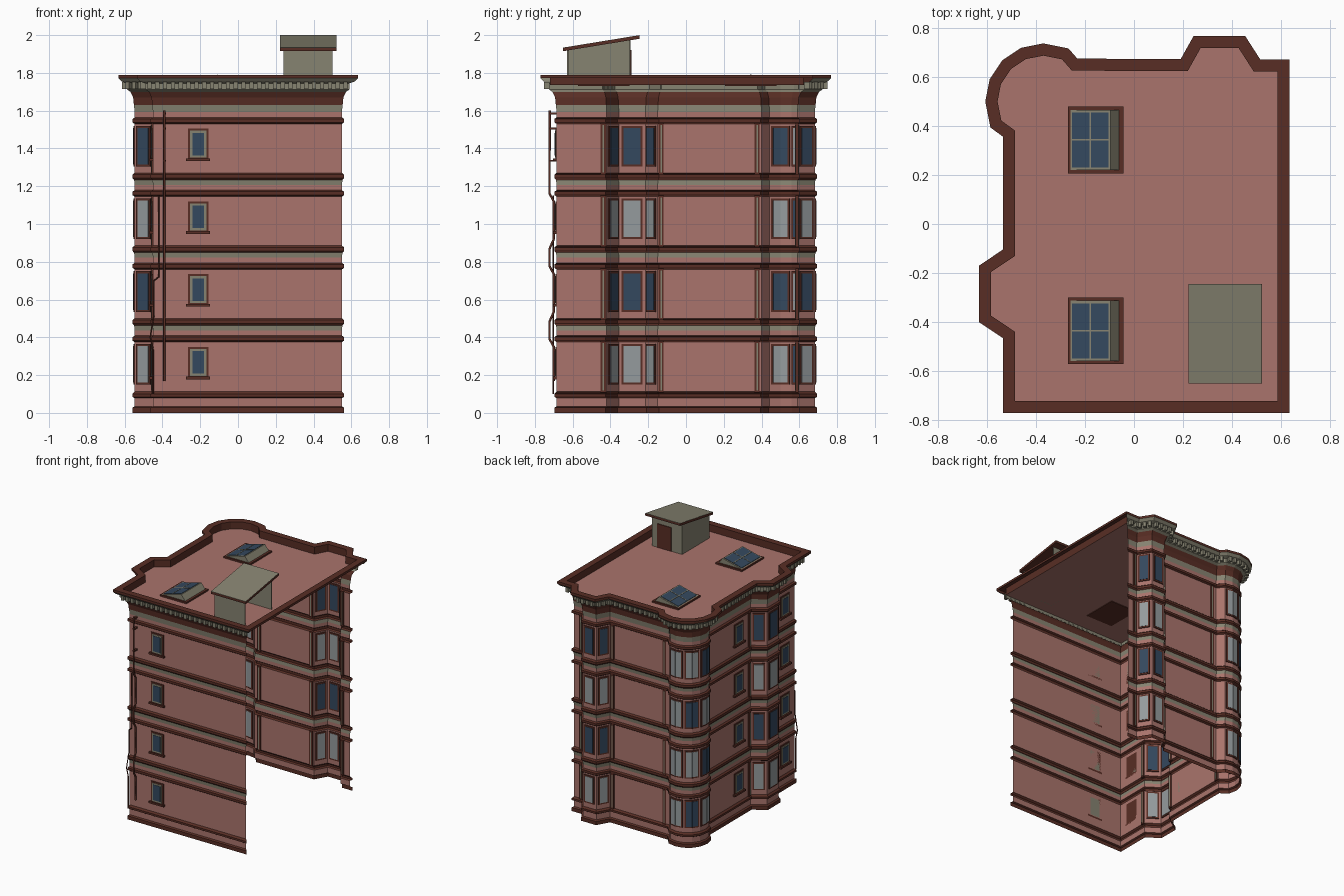
import bpy, bmesh, math
from mathutils import Vector

if "Cube" in bpy.data.objects:
    bpy.data.objects.remove(bpy.data.objects["Cube"])

def mat(name, r, g, b):
    m = bpy.data.materials.new(name)
    m.diffuse_color = (r, g, b, 1)
    m.use_nodes = True
    m.node_tree.nodes["Principled BSDF"].inputs["Base Color"].default_value = m.diffuse_color
    return m

MATS = [mat("pink_plaster", .40, .175, .15), mat("dark_red_trim", .098, .027, .018),
        mat("olive_grey_stone", .24, .227, .165), mat("blue_glass", .034, .065, .112),
        mat("pale_curtain_glass", .30, .33, .34)]
PINK, RED, GREY, BLUE, PALE = range(5)

def make(name, verts, faces, mats):
    me = bpy.data.meshes.new(name)
    me.from_pydata(verts, [], faces)
    for m in MATS:
        me.materials.append(m)
    for p in me.polygons:
        p.material_index = mats[p.index] if isinstance(mats, list) else mats
    ob = bpy.data.objects.new(name, me)
    bpy.context.collection.objects.link(ob)
    return ob

parts = {}   # boxes gathered per named part

def slab(part, m, p, q, z0, z1, o0, o1):
    """Box along wall line p-q, between offsets o0 and o1 outwards."""
    verts, faces, mats = parts.setdefault(part, ([], [], []))
    p, q = Vector(p), Vector(q)
    d = (q - p).normalized()
    n = Vector((d.y, -d.x))
    k = len(verts)
    for z in (z0, z1):
        verts += [(*v, z) for v in (p + n*o1, q + n*o1, q + n*o0, p + n*o0)]
    for f in ((3, 2, 1, 0), (4, 5, 6, 7), (0, 1, 5, 4), (1, 2, 6, 5), (2, 3, 7, 6), (3, 0, 4, 7)):
        faces.append([k + i for i in f])
        mats.append(m)

def prism(name, m, prof, a, b, axis):
    """Extrude a profile (other axis, z) from a to b along x or y."""
    n = len(prof)
    verts = [((t, u, z) if axis == 'x' else (u, t, z)) for t in (a, b) for u, z in prof]
    faces = [list(range(n)), list(range(2*n - 1, n - 1, -1))]
    faces += [(i, i + n, (i + 1) % n + n, (i + 1) % n) for i in range(n)]
    ob = make(name, verts, faces, m)
    bm = bmesh.new()
    bm.from_mesh(ob.data)
    bmesh.ops.recalc_face_normals(bm, faces=bm.faces)
    bm.to_mesh(ob.data)
    bm.free()

# wall plan, counter-clockwise from the back right corner; the last (right) edge is open
arc = [(-.37 + .15*math.cos(math.radians(a)), .50 + .15*math.sin(math.radians(a)))
       for a in (67.5, 90, 112.5, 135, 157.5, 180, 202.5)]
plan = [(.55, .587), (.468, .587), (.407, .682), (.293, .682), (.24, .587), (-.27, .59)] + arc + [
    (-.45, .40), (-.45, -.15), (-.547, -.215), (-.547, -.355), (-.45, -.42), (-.45, -.685), (.55, -.685)]
N = len(plan)

def offset(d):
    out = []
    for i in range(N):
        a, b, c = (Vector(plan[j % N]) for j in (i - 1, i, i + 1))
        e, f = (b - a).normalized(), (c - b).normalized()
        n1, n2 = Vector((e.y, -e.x)), Vector((f.y, -f.x))
        out.append(b + (n1 + n2) * d / (1 + n1.dot(n2)))
    return out

# wall profile: offset, height, colour of the strip above
prof = [(.012, 0, RED), (.012, .028, RED), (0, .035, PINK), (0, .078, RED),
        (.012, .085, RED), (.012, .1, RED), (0, .112, PINK)]
for i in range(4):
    z = .375 + .385*i
    prof += [(0, z, RED), (.012, z + .008, RED), (.012, z + .026, RED), (0, z + .034, PINK), (0, z + .062, GREY)]
    if i < 3:
        prof += [(.003, z + .088, RED), (.012, z + .098, RED), (.012, z + .116, RED), (0, z + .126, PINK)]
prof += [(.004, 1.63, RED), (.008, 1.67, RED), (.022, 1.70, GREY), (.04, 1.712, GREY), (.04, 1.745, GREY),
         (.07, 1.755, GREY), (.085, 1.772, RED), (.085, 1.79, RED), (.036, 1.79, RED), (.036, 1.735, RED)]
verts, faces, mats = [], [], []
for d, z, _ in prof:
    verts += [(v.x, v.y, z) for v in offset(d)]
for r in range(len(prof) - 1):
    for j in range(N if prof[r][1] > 1.77 else N - 1):
        k = (j + 1) % N
        faces.append((r*N + j, r*N + k, r*N + N + k, r*N + N + j))
        mats.append(prof[r][2])
make("banded_walls_and_cornice", verts, faces, mats)
make("flat_roof", [(v.x, v.y, 1.735) for v in offset(.036)], [list(range(N))], PINK)

# cornice brackets
rim = offset(.04)
for j in range(N - 1):
    p, q = rim[j], rim[j + 1]
    L = (q - p).length
    n = max(1, round(L / .042))
    d = (q - p) / L
    for i in range(n):
        c = p + d * L * (i + .5) / n
        slab("cornice_brackets", GREY, c - d*.011, c + d*.011, 1.716, 1.752, -.002, .026)

def window(part, path, cut, z0, z1, glass, o=(-.007, .007), frame=RED):
    """Framed pane over one or more wall facets, trimmed by cut at both ends."""
    path = [Vector(p) for p in path]
    for inset, m, g in ((cut, frame, 0), (cut + .011, glass, .0025)):
        pts = list(path)
        pts[0] = path[0] + (path[1] - path[0]).normalized() * inset
        pts[-1] = path[-1] + (path[-2] - path[-1]).normalized() * inset
        e = inset - cut
        for p, q in zip(pts, pts[1:]):
            slab(part, m, p, q, z0 + e, z1 - e, o[0] - (g if o[0] < 0 else 0), o[1] + g)

for i in range(4):
    z = .385*i
    alt = BLUE if i % 2 else PALE
    # bay windows (back bay and left bay)
    for s in (1, 14):
        for k in range(3):
            window("bay_windows", plan[s + k:s + k + 2], .014, z + .15, z + .365, alt)
    # round corner windows, two facets each
    for s, g in ((6, PALE), (8, PALE if i % 2 else BLUE), (10, alt)):
        window("round_corner_windows", plan[s:s + 3], .007, z + .15, z + .365, g)
    # small sash windows on the front and left walls
    for p, q in (((-.265, -.685), (-.157, -.685)), ((-.45, .055), (-.45, -.055)), ((-.45, -.51), (-.45, -.62))):
        window("sash_windows", (p, q), 0, z + .185, z + .35, GREY, (0, .006), RED)
        window("sash_windows", (p, q), .012, z + .197, z + .338, BLUE, (.001, .009), GREY)
        d = (Vector(q) - Vector(p)).normalized() * .01
        slab("window_sills", RED, Vector(p) - d, Vector(q) + d, z + .178, z + .192, 0, .018)
    # pilasters beside the bays and the round corner
    for p, q in (((.50, .587), (.472, .587)), ((.232, .587), (.204, .587)), ((-.215, .587), (-.243, .587)),
                 ((-.45, .39), (-.45, .362)), ((-.45, -.118), (-.45, -.146)), ((-.45, -.424), (-.45, -.452))):
        slab("pilasters", RED, p, q, z + .108, z + .38, -.006, .008)
        p, q = Vector(p), Vector(q)
        slab("pilasters", GREY, p.lerp(q, .36), p.lerp(q, .64), z + .118, z + .37, -.009, .011)

# skylights: low wedges with glass facing left
def slope(x, up):
    return 1.747 + .25*(x + .26) + up

for name, yc in (("back_skylight", .343), ("front_skylight", -.436)):
    prism(name + "_curb", RED, [(-.27, 1.73), (-.043, 1.73), (-.043, 1.747), (-.27, 1.747)], yc - .136, yc + .136, 'y')
    prism(name + "_body", GREY, [(-.263, 1.745), (-.06, 1.745), (-.095, slope(-.095, 0)), (-.263, slope(-.263, 0))],
          yc - .123, yc + .123, 'y')
    for a, b, u, w0, w1, m, part in ((-.252, -.105, .003, -.112, .112, BLUE, "_glass"),
                                     (-.252, -.105, .005, -.003, .003, GREY, "_long_bar"),
                                     (-.181, -.175, .005, -.112, .112, GREY, "_cross_bar")):
        prism(name + part, m, [(a, slope(a, -.003)), (b, slope(b, -.003)), (b, slope(b, u)), (a, slope(a, u))],
              yc + w0, yc + w1, 'y')

# stair house on the roof, open on the right like the building
slab("stair_house_walls", GREY, (.24, -.63), (.5, -.63), 1.735, 1.92, -.008, 0)
slab("stair_house_walls", GREY, (.5, -.295), (.24, -.295), 1.735, 1.977, -.008, 0)
slab("stair_house_door", RED, (.45, -.295), (.33, -.295), 1.737, 1.92, 0, .006)
prism("stair_house_side", GREY, [(-.63, 1.735), (-.295, 1.735), (-.295, 1.977), (-.63, 1.92)], .24, .248, 'x')
prism("stair_house_roof", RED, [(-.65, 1.915), (-.245, 1.981), (-.245, 1.998), (-.65, 1.932)], .222, .522, 'x')
prism("stair_house_roof_sheet", GREY, [(-.65, 1.931), (-.245, 1.997), (-.245, 2.0), (-.65, 1.934)], .223, .521, 'x')

for part, (v, f, m) in parts.items():
    make(part, v, f, m)

# drain pipes on the front
def pipe(name, pts, r, m):
    cu = bpy.data.curves.new(name, 'CURVE')
    cu.dimensions = '3D'
    cu.bevel_depth = r
    cu.bevel_resolution = 1
    cu.use_fill_caps = True
    sp = cu.splines.new('POLY')
    sp.points.add(len(pts) - 1)
    for s, p in zip(sp.points, pts):
        s.co = (*p, 1)
    cu.materials.append(MATS[m])
    bpy.context.collection.objects.link(bpy.data.objects.new(name, cu))

main = [(-.39, -.722, 1.6), (-.39, -.722, 1.16)]
for z in (1.12, .735, .35):
    main += [(-.39, -.70, z), (-.39, -.70, max(z - .2, .17))]
    if z > .4:
        main += [(-.39, -.722, z - .25), (-.39, -.722, z - .345)]
pipe("main_drain_pipe", main, .007, RED)
pipe("thin_drain_pipe", [(-.42, -.703, 1.15), (-.42, -.703, .72), (-.445, -.703, .70), (-.445, -.703, .52),
                         (-.465, -.703, .4), (-.45, -.703, .34), (-.45, -.703, .1)], .004, RED)
for z in (1.58, 1.5, 1.33):
    parts.clear()
    slab("pipe_bracket", RED, (-.398, -.685), (-.382, -.685), z, z + .01, 0, .04)
    make("pipe_bracket", *parts["pipe_bracket"])
